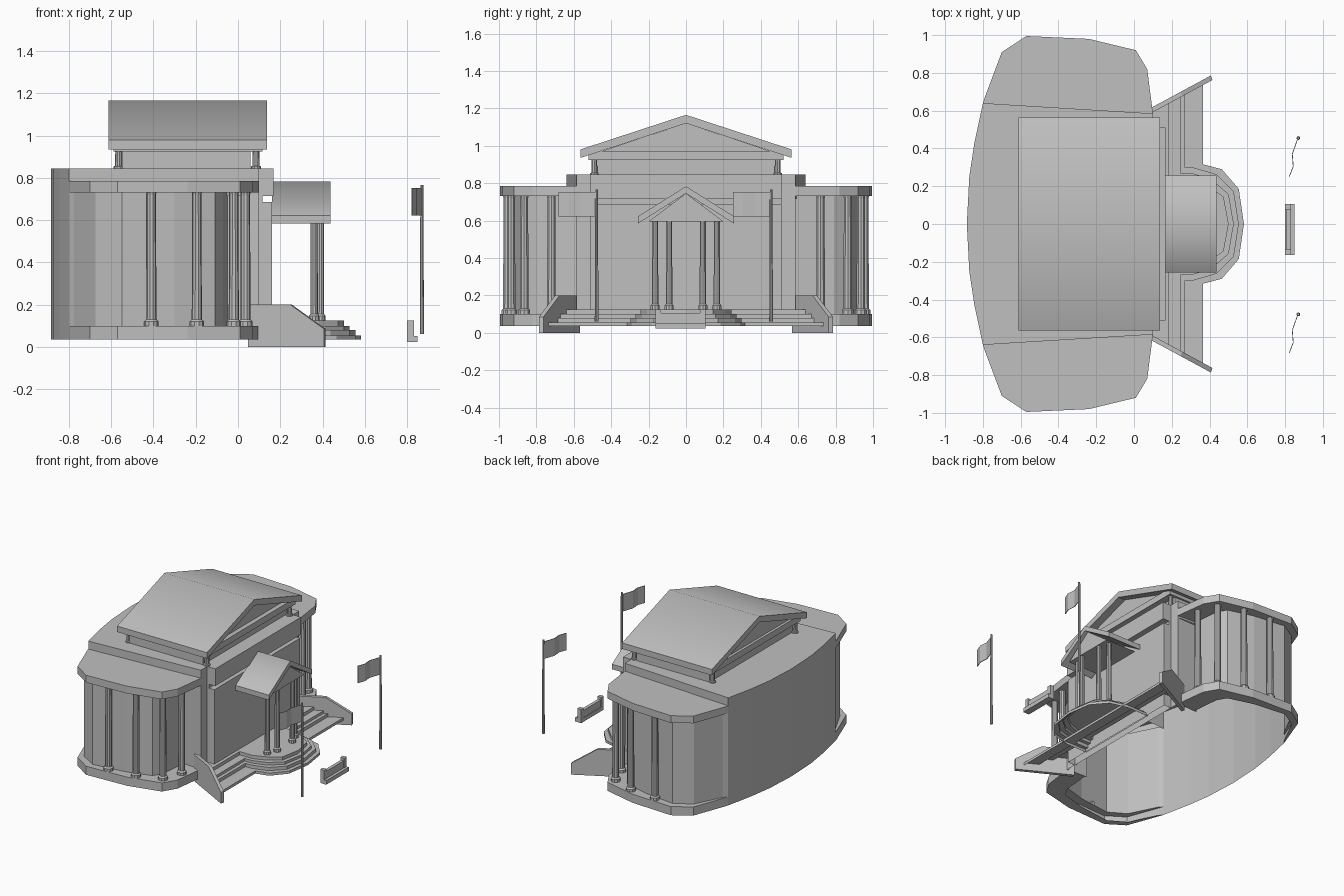
import bpy, bmesh, math

if "Cube" in bpy.data.objects:
    bpy.data.objects.remove(bpy.data.objects["Cube"])

stone = bpy.data.materials.new("grey_stone")
stone.use_nodes = True
colour = (0.53, 0.53, 0.53, 1)
stone.diffuse_color = colour
stone.node_tree.nodes["Principled BSDF"].inputs["Base Color"].default_value = colour


def finish(name, bm, recalc=True):
    if recalc:
        bmesh.ops.recalc_face_normals(bm, faces=bm.faces)
    mesh = bpy.data.meshes.new(name)
    bm.to_mesh(mesh)
    bm.free()
    mesh.materials.append(stone)
    obj = bpy.data.objects.new(name, mesh)
    bpy.context.collection.objects.link(obj)
    return obj


def loft(name, rings, closed=True, cap=True):
    """Skin a stack of (outline, height) rings; the bottom stays open."""
    bm = bmesh.new()
    loops = [[bm.verts.new((x, y, z)) for x, y in pts] for pts, z in rings]
    n = len(loops[0])
    for a, b in zip(loops, loops[1:]):
        for i in range(n if closed else n - 1):
            j = (i + 1) % n
            bm.faces.new((a[i], a[j], b[j], b[i]))
    if cap:
        bm.faces.new(loops[-1])
    return finish(name, bm)


def box(name, x, y, z):
    bm = bmesh.new()
    bmesh.ops.create_cube(bm, size=1)
    for v in bm.verts:
        v.co = [r[0] if c < 0 else r[1] for c, r in zip(v.co, (x, y, z))]
    return finish(name, bm)


def extrude(name, points, offset):
    """Extrude a flat polygon along an offset."""
    bm = bmesh.new()
    face = bm.faces.new([bm.verts.new(p) for p in points])
    geom = bmesh.ops.extrude_face_region(bm, geom=[face])["geom"]
    moved = [g for g in geom if isinstance(g, bmesh.types.BMVert)]
    bmesh.ops.translate(bm, verts=moved, vec=offset)
    # close the starting side, which the extrusion removes
    edges = [e for e in bm.edges if e.is_boundary]
    if edges:
        bmesh.ops.holes_fill(bm, edges=edges)
    return finish(name, bm)


def extrude_x(name, profile, x0, x1):
    return extrude(name, [(x0, y, z) for y, z in profile], (x1 - x0, 0, 0))


def circle(x, y, r, sides):
    return [(x + r * math.cos(t * math.tau / sides),
             y + r * math.sin(t * math.tau / sides)) for t in range(sides)]


def column(name, x, y, z0, z1, r, foot=0.03):
    base, shaft, neck = [circle(x, y, k * r, 10) for k in (1.4, 1, 0.92)]
    loft(name, [(base, z0), (base, z0 + foot * 0.7), (shaft, z0 + foot),
                (neck, z1 - foot * 0.4), (shaft, z1)])


def gable(name, half, eave, ridge, thick, x0, x1):
    """Bent roof slab whose two slopes share a soft ridge."""
    profile = [(-half, eave), (0, ridge), (half, eave),
               (half, eave - thick), (0, ridge - thick), (-half, eave - thick)]
    roof = extrude_x(name, profile, x0, x1)
    for p in roof.data.polygons:
        p.use_smooth = p.normal.z > 0.5


def both_sides(half):
    return half + [(x, -y) for x, y in reversed(half) if y]


# Central hall: curved back wall, raised roof block and stepped facade
back = [(-0.8, 0.64), (-0.845, 0.43), (-0.872, 0.25), (-0.885, 0)]
loft("back_wall", [(both_sides(back), 0.035), (both_sides(back), 0.845)],
     closed=False, cap=False)
top = both_sides([(0.168, 0.51), (0.1, 0.51), (0.1, 0.585)] + back)
loft("hall_roof", [(top, 0.715), (top, 0.845)])
wall, notch, band = [both_sides([(-0.07, 0.58), (0.1, 0.585), (0.1, 0.51), (x, 0.51)])
                     for x in (0.16, 0.115, 0.168)]
loft("facade", [(wall, 0.035), (wall, 0.685), (notch, 0.685), (notch, 0.715),
                (band, 0.715)], closed=False, cap=False)

# Attic and main roof
box("attic", (-0.55, 0.06), (-0.505, 0.505), (0.84, 0.925))
box("attic_beam", (-0.59, 0.115), (-0.52, 0.52), (0.925, 0.972))
extrude_x("main_tympanum", [(-0.5, 0.955), (0.5, 0.955), (0, 1.12)], -0.57, 0.08)
gable("main_roof", 0.565, 0.98, 1.165, 0.045, -0.612, 0.137)
for x in (-0.565, 0.085):
    for s in (-1, 1):
        column("attic_column", x, s * 0.49, 0.845, 0.926, 0.017, foot=0.012)

# Side wings: plinth, recessed wall and roof slab in one skin
edge = [(-0.8, 0.64), (-0.79, 0.67), (-0.7, 0.91), (-0.57, 0.995), (-0.24, 0.98),
        (0.01, 0.92), (0.07, 0.82), (0.1, 0.585)]
recess = [(-0.8, 0.64), (-0.775, 0.67), (-0.675, 0.87), (-0.55, 0.945), (-0.3, 0.915),
          (-0.11, 0.86), (-0.07, 0.79), (-0.05, 0.58)]
for s in (-1, 1):
    outer = [(x, s * y) for x, y in edge]
    inner = [(x, s * y) for x, y in recess]
    loft("wing", [(inner, 0.035), (outer, 0.035), (outer, 0.1), (inner, 0.1),
                  (inner, 0.73), (outer, 0.73), (outer, 0.785)], closed=False)
    for x, y in ((-0.41, 0.955), (-0.195, 0.935), (-0.02, 0.865), (0.035, 0.72)):
        column("wing_column", x, s * y, 0.1, 0.731, 0.024)


# Wide stairs between flaring cheek walls
def flare(x):
    return 0.592 + (x - 0.1) * 0.54


levels = (0.055, 0.08, 0.1, 0.125)
rings = []
z_low = 0.035
for x, z in zip((0.365, 0.27, 0.245, 0.185), levels):
    outline = both_sides([(0.1, flare(0.1)), (x, flare(x))])
    rings += [(outline, z_low), (outline, z)]
    z_low = z
loft("wide_stairs", rings)

cheek = [(0.055, 0), (0.415, 0), (0.415, 0.085), (0.255, 0.2), (0.055, 0.2)]
for s in (-1, 1):
    extrude("stair_cheek", [(x, s * flare(x), z) for x, z in cheek],
            (-0.008, s * 0.024, 0))

# Rounded entrance platform with steps
rings = []
z_low = 0.035
for i, z in enumerate(levels):
    d = 0.027 * i
    outline = both_sides([(0.15, 0.325 - d), (0.33 - d / 2, 0.325 - d), (0.465 - d, 0.29 - d),
                          (0.555 - d, 0.185 - d / 2), (0.582 - d, 0)])
    rings += [(outline, z_low), (outline, z)]
    z_low = z
loft("entrance_steps", rings)

# Entrance porch
gable("porch_roof", 0.257, 0.622, 0.783, 0.038, 0.16, 0.437)
extrude_x("porch_tympanum", [(-0.2, 0.595), (0.2, 0.595), (0, 0.745)], 0.16, 0.41)
for s in (-1, 1):
    column("porch_column", 0.36, s * 0.165, 0.125, 0.6, 0.018)
    column("porch_column", 0.39, s * 0.09, 0.125, 0.6, 0.018)

# Flagpoles with waving flags
wave = [(0, 0), (-0.03, -0.085), (-0.025, -0.15), (-0.046, -0.205)]
for y in (0.455, -0.478):
    loft("flagpole", [(circle(0.87, y, 0.01, 8), 0.06), (circle(0.87, y, 0.007, 8), 0.765)])
    bm = bmesh.new()
    low, high = [[bm.verts.new((0.87 + dx, y + dy, z)) for dx, dy in wave]
                 for z in (0.622, 0.752)]
    for i in range(len(wave) - 1):
        bm.faces.new((low[i], high[i], high[i + 1], low[i + 1]))
    finish("flag", bm, recalc=False).modifiers.new("thickness", "SOLIDIFY").thickness = 0.004

# Low sign wall in front
box("sign_base", (0.8, 0.85), (-0.163, 0.105), (0.022, 0.052))
box("sign_panel", (0.804, 0.828), (-0.15, 0.09), (0.05, 0.105))
for y in (-0.163, 0.075):
    box("sign_post", (0.8, 0.832), (y, y + 0.03), (0.05, 0.125))
